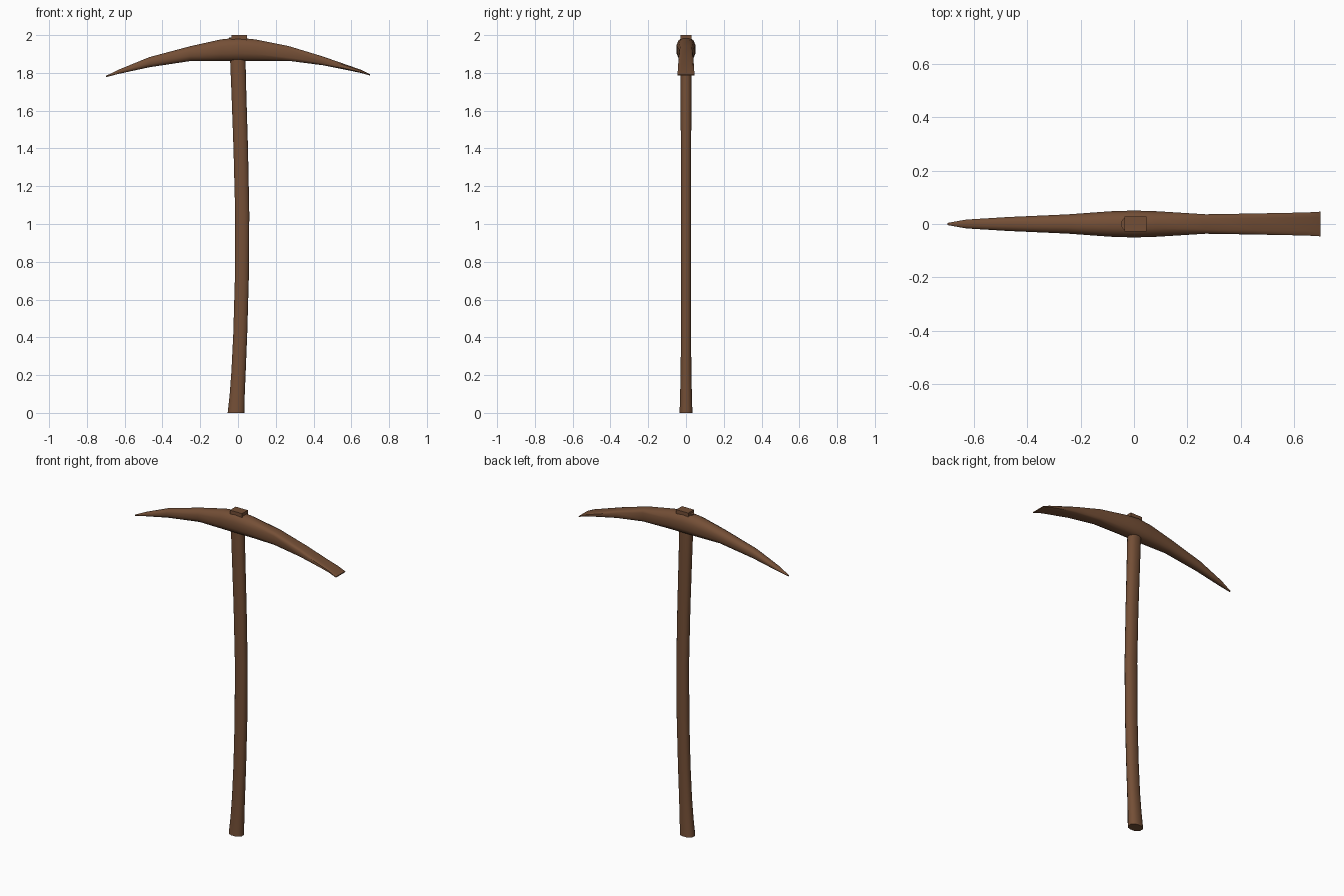
import bpy, bmesh, math

cube = bpy.data.objects.get("Cube")
if cube:
    bpy.data.objects.remove(cube)

brown = bpy.data.materials.new("worn brown")
brown.use_nodes = True
brown.diffuse_color = (0.175, 0.078, 0.037, 1)
brown.node_tree.nodes["Principled BSDF"].inputs["Base Color"].default_value = brown.diffuse_color


def finish(bm, name, angle):
    bmesh.ops.recalc_face_normals(bm, faces=bm.faces)
    mesh = bpy.data.meshes.new(name)
    bm.to_mesh(mesh)
    bm.free()
    mesh.materials.append(brown)
    obj = bpy.data.objects.new(name, mesh)
    bpy.context.collection.objects.link(obj)
    bpy.ops.object.select_all(action="DESELECT")
    obj.select_set(True)
    bpy.context.view_layer.objects.active = obj
    bpy.ops.object.shade_smooth_by_angle(angle=math.radians(angle))
    return obj


def loft(name, rings, angle=40):
    """Skin a list of equal-length point rings and cap both ends."""
    bm = bmesh.new()
    loops = [[bm.verts.new(p) for p in ring] for ring in rings]
    n = len(loops[0])
    for a, b in zip(loops, loops[1:]):
        for i in range(n):
            j = (i + 1) % n
            bm.faces.new((a[i], a[j], b[j], b[i]))
    bm.faces.new(loops[0])
    bm.faces.new(loops[-1])
    return finish(bm, name, angle)


def oval(sides, power=1.0):
    """Unit superellipse; a smaller power gives a boxier outline."""
    for k in range(sides):
        t = 2 * math.pi * (k + 0.5) / sides
        c, s = math.cos(t), math.sin(t)
        yield math.copysign(abs(c) ** power, c), math.copysign(abs(s) ** power, s)


# Curved handle: height, left edge, right edge, half depth
handle = [
    (0.00, -0.056, 0.035, 0.035), (0.10, -0.045, 0.037, 0.032),
    (0.22, -0.036, 0.042, 0.029), (0.42, -0.026, 0.050, 0.028),
    (0.70, -0.018, 0.058, 0.028), (1.05, -0.016, 0.061, 0.028),
    (1.40, -0.025, 0.054, 0.028), (1.70, -0.036, 0.045, 0.030),
    (1.87, -0.043, 0.041, 0.030), (1.988, -0.050, 0.040, 0.028),
]
loft("handle", [[((l + r) / 2 + (r - l) / 2 * u, d * v, z) for u, v in oval(12, 0.85)]
                for z, l, r, d in handle])

# Forged head: x, underside, top, half width, from the point to the chisel
head = [
    (-0.70, 1.777, 1.784, 0.004), (-0.63, 1.795, 1.818, 0.017),
    (-0.47, 1.829, 1.884, 0.027), (-0.25, 1.862, 1.943, 0.037),
    (-0.09, 1.862, 1.979, 0.049), (0.00, 1.862, 1.988, 0.052),
    (0.09, 1.862, 1.979, 0.049), (0.27, 1.863, 1.942, 0.037),
    (0.45, 1.840, 1.887, 0.040), (0.65, 1.800, 1.817, 0.044),
    (0.70, 1.786, 1.792, 0.047),
]
rings = []
for x, lo, hi, w in head:
    power = 0.8 if x < 0.2 else 0.45
    rings.append([(x, w * u, (lo + hi) / 2 + (hi - lo) / 2 * v) for u, v in oval(12, power)])
loft("pick_head", rings, 45)

# Wedge driven into the top of the handle
bm = bmesh.new()
bmesh.ops.create_cube(bm, size=1)
for v in bm.verts:
    v.co = (0.006 + v.co.x * 0.082, v.co.y * 0.056, 1.985 + v.co.z * 0.03)
finish(bm, "wedge", 30)
